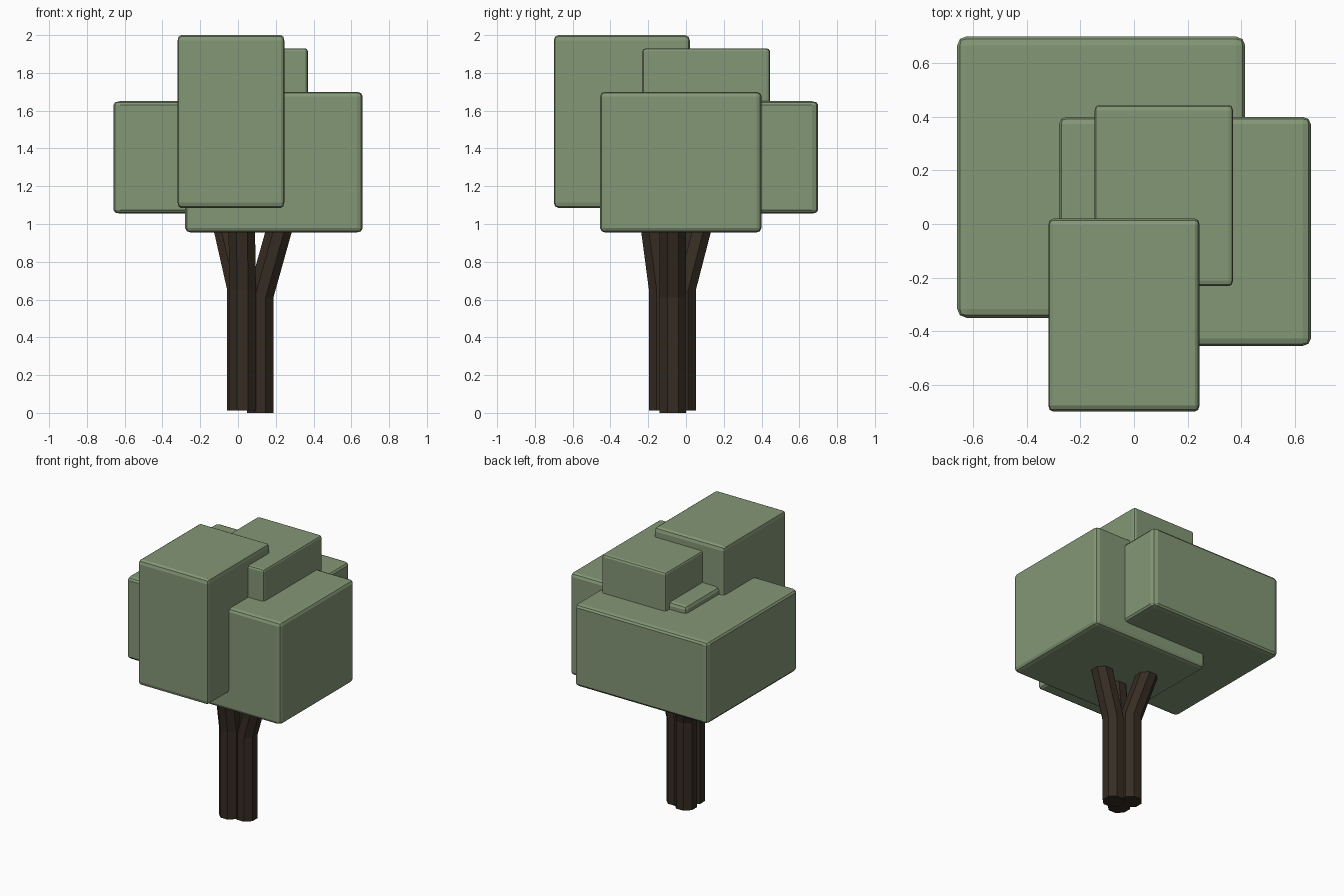
import bpy, bmesh, math
from mathutils import Vector

if "Cube" in bpy.data.objects:
    bpy.data.objects.remove(bpy.data.objects["Cube"])


def material(name, rgb):
    m = bpy.data.materials.new(name)
    m.diffuse_color = (*rgb, 1)
    m.use_nodes = True
    m.node_tree.nodes["Principled BSDF"].inputs["Base Color"].default_value = m.diffuse_color
    return m


def add_object(name, bm, mat):
    mesh = bpy.data.meshes.new(name)
    bmesh.ops.recalc_face_normals(bm, faces=bm.faces)
    bm.to_mesh(mesh)
    bm.free()
    mesh.materials.append(mat)
    ob = bpy.data.objects.new(name, mesh)
    bpy.context.collection.objects.link(ob)
    return ob


def foliage_block(name, lo, hi, mat):
    # Bevelled unit cube stretched to its bounds, so the bevel scales with it
    lo, hi = Vector(lo), Vector(hi)
    bm = bmesh.new()
    bmesh.ops.create_cube(bm, size=1)
    bmesh.ops.bevel(bm, geom=bm.edges[:], offset=0.032, segments=2,
                    profile=0.5, affect='EDGES')
    bmesh.ops.scale(bm, vec=hi - lo, verts=bm.verts)
    bmesh.ops.translate(bm, vec=(lo + hi) / 2, verts=bm.verts)
    return add_object(name, bm, mat)


def stem(name, path, mat, radius=0.076, sides=8):
    # Faceted stem that rises straight, then bends outward
    bm = bmesh.new()
    rings = []
    for x, y, z in path:
        rings.append([bm.verts.new((x + radius * math.cos(a), y + radius * math.sin(a), z))
                      for a in (math.tau * (i + 0.5) / sides for i in range(sides))])
    for a, b in zip(rings, rings[1:]):
        for i in range(sides):
            j = (i + 1) % sides
            bm.faces.new((a[i], a[j], b[j], b[i]))
    bm.faces.new(rings[0][::-1])
    bm.faces.new(rings[-1])
    return add_object(name, bm, mat)


leaf = material("leaf_green", (0.23, 0.31, 0.18))
bark = material("bark_brown", (0.037, 0.025, 0.016))

# Foliage blocks
foliage_block("foliage_back", (-0.66, -0.35, 1.055), (0.415, 0.70, 1.65), leaf)
foliage_block("foliage_right", (-0.28, -0.455, 0.955), (0.66, 0.40, 1.70), leaf)
foliage_block("foliage_front", (-0.32, -0.70, 1.085), (0.245, 0.02, 2.0), leaf)
foliage_block("foliage_top", (-0.147, -0.232, 1.45), (0.37, 0.445, 1.93), leaf)

# Three fused stems: the trunk below, the forked branches above
for name, base, bend_z, top in (
        ("stem_right", (0.117, -0.07, 0.0), 0.61, (0.215, -0.07, 0.96)),
        ("stem_back", (0.013, -0.018, 0.012), 0.65, (-0.057, 0.062, 0.96)),
        ("stem_front", (0.025, -0.126, 0.012), 0.65, (0.02, -0.167, 0.96))):
    bend = Vector((base[0], base[1], bend_z))
    tip = bend + (Vector(top) - bend) * 1.3
    stem(name, (base, bend, tip), bark)
